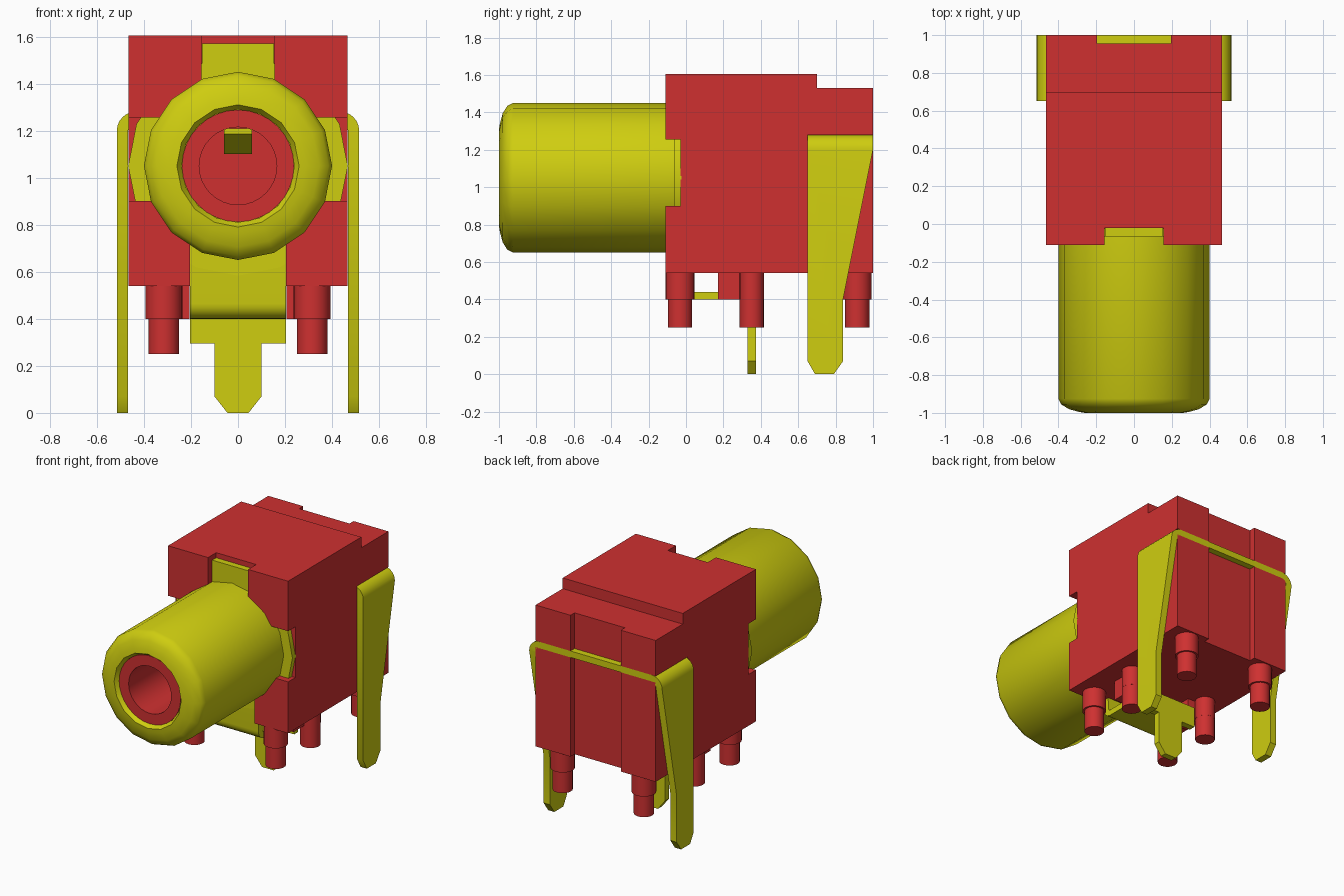
import bpy, bmesh, math
from mathutils import Vector

cube = bpy.data.objects.get("Cube")
if cube:
    bpy.data.objects.remove(cube, do_unlink=True)


def material(name, rgb):
    m = bpy.data.materials.new(name)
    m.use_nodes = True
    m.diffuse_color = (*rgb, 1)
    m.node_tree.nodes["Principled BSDF"].inputs["Base Color"].default_value = (*rgb, 1)
    return m


RED = material("red plastic", (0.62, 0.03, 0.03))
YELLOW = material("yellow metal", (0.62, 0.61, 0.005))
AXIS_Z = 1.05   # height of the barrel axis


def finish(name, bm, mat, smooth=False):
    bmesh.ops.recalc_face_normals(bm, faces=bm.faces)
    mesh = bpy.data.meshes.new(name)
    bm.to_mesh(mesh)
    bm.free()
    ob = bpy.data.objects.new(name, mesh)
    bpy.context.collection.objects.link(ob)
    mesh.materials.append(mat)
    if smooth:
        shade(ob)
    return ob


def shade(ob):
    bpy.ops.object.select_all(action='DESELECT')
    ob.select_set(True)
    bpy.context.view_layer.objects.active = ob
    bpy.ops.object.shade_smooth_by_angle(angle=math.radians(32))


def prism(name, pts, axis, lo, hi, mat, smooth=False):
    """Extrude a 2D outline along x (outline in y,z) or along y (outline in x,z)."""
    bm = bmesh.new()
    place = (lambda a, b: (lo, a, b)) if axis == 'x' else (lambda a, b: (a, lo, b))
    face = bm.faces.new([bm.verts.new(place(a, b)) for a, b in pts])
    out = bmesh.ops.extrude_face_region(bm, geom=[face])
    move = Vector((hi - lo, 0, 0)) if axis == 'x' else Vector((0, hi - lo, 0))
    bmesh.ops.translate(bm, vec=move, verts=[g for g in out["geom"] if isinstance(g, bmesh.types.BMVert)])
    return finish(name, bm, mat, smooth)


def box(name, x0, x1, y0, y1, z0, z1, mat):
    return prism(name, [(y0, z0), (y1, z0), (y1, z1), (y0, z1)], 'x', x0, x1, mat)


def lathe(name, profile, mat, sides=16):
    """Revolve (y, radius) points about the barrel axis; radius 0 closes to a point."""
    bm = bmesh.new()
    rings = []
    for y, r in profile:
        if r == 0:
            rings.append([bm.verts.new((0, y, AXIS_Z))] * sides)
        else:
            rings.append([bm.verts.new((r * math.cos(2 * math.pi * i / sides), y,
                                        AXIS_Z + r * math.sin(2 * math.pi * i / sides)))
                          for i in range(sides)])
    for a, b in zip(rings, rings[1:]):
        for i in range(sides):
            j = (i + 1) % sides
            bm.faces.new(list(dict.fromkeys([a[i], a[j], b[j], b[i]])))
    return finish(name, bm, mat, True)


def arc(cx, cz, r, a0, a1, n=6):
    return [(cx + r * math.cos(math.radians(a0 + (a1 - a0) * i / n)),
             cz + r * math.sin(math.radians(a0 + (a1 - a0) * i / n))) for i in range(n + 1)]


def boolean(ob, cutter, operation):
    mod = ob.modifiers.new("cut", 'BOOLEAN')
    mod.operation = operation
    mod.solver = 'EXACT'
    mod.object = cutter
    bpy.ops.object.select_all(action='DESELECT')
    ob.select_set(True)
    bpy.context.view_layer.objects.active = ob
    bpy.ops.object.modifier_apply(modifier=mod.name)
    bpy.data.objects.remove(cutter, do_unlink=True)


# Housing with a stepped top, then its notches
housing = prism("housing", [(-0.11, 0.54), (1, 0.54), (1, 1.53), (0.7, 1.53), (0.7, 1.605), (-0.11, 1.605)],
                'x', -0.465, 0.465, RED)
notches = [
    (-0.6, 0.6, -0.2, -0.03, 0.9, 1.255),         # side windows at the front
    (-0.155, 0.155, -0.2, -0.02, 1.1, 1.7),       # top front notch
    (-0.205, 0.205, -0.2, -0.02, 0.4, 1.0),       # bottom front slot
    (-0.195, 0.195, 0.955, 1.1, 0.4, 1.7),        # channel down the back
    (-0.6, 0.6, 0.65, 1.1, 1.235, 1.28),          # slot for the bracket
]
for n in notches:
    boolean(housing, box("cutter", *n, RED), 'DIFFERENCE')

# Barrel with rounded mouth, flange and insulating sleeve
lathe("barrel", [(-0.03, 0), (-0.03, 0.4), (-0.925, 0.4), (-0.955, 0.385), (-0.98, 0.345),
                 (-0.995, 0.29), (-1.0, 0.26), (-0.97, 0.24), (-0.1, 0.24), (-0.1, 0)], YELLOW)
lathe("barrel_flange", [(-0.025, 0), (-0.025, 0.467), (-0.065, 0.467), (-0.065, 0)], YELLOW)
lathe("sleeve", [(-0.11, 0), (-0.11, 0.238), (-0.975, 0.238), (-0.975, 0.165),
                 (-0.15, 0.165), (-0.15, 0)], RED, 32)

# Spring contact inside the bore
prism("spring_contact", [(-0.15, 1.16), (-0.4, 1.10), (-0.5, 1.10), (-0.72, 1.185), (-0.72, 1.21),
                         (-0.5, 1.13), (-0.4, 1.13), (-0.15, 1.21)], 'x', -0.06, 0.06, YELLOW)

# Ground plate: top tab, bent lower strip, stepped pin
box("ground_top_tab", -0.154, 0.154, -0.065, -0.021, 1.3, 1.57, YELLOW)
strip = [(-0.065, 0.9)] + arc(0.0, 0.465, 0.065, 180, 270) + [(0.375, 0.4), (0.375, 0.44)]
strip += arc(0.0, 0.46, 0.02, 270, 180) + [(-0.021, 0.54), (-0.021, 0.9)]
prism("ground_strip", strip, 'x', -0.204, 0.204, YELLOW, True)
half_pin = [(0.045, 0), (0.1, 0.07), (0.1, 0.295), (0.204, 0.295), (0.204, 0.42)]
prism("ground_pin", half_pin + [(-x, z) for x, z in reversed(half_pin)], 'y', 0.33, 0.375, YELLOW)

# Mounting bracket: rounded arch trimmed to a tapered side outline
half_arch = [(0.515, 0)] + arc(0.435, 1.2, 0.08, 0, 90)
inner = [(0.467, 0)] + arc(0.432, 1.2, 0.035, 0, 90)
outline = half_arch + [(-x, z) for x, z in reversed(half_arch)]
outline += inner_left if (inner_left := [(-x, z) for x, z in inner]) else []
outline += list(reversed(inner))
bracket = prism("mounting_bracket", outline, 'y', 0.65, 1.0, YELLOW)
side = [(0.6, 1.4), (1.0, 1.4), (1.0, 1.2), (0.84, 0.4), (0.84, 0.07), (0.79, 0.0),
        (0.79, -0.1), (0.69, -0.1), (0.69, 0.0), (0.65, 0.07), (0.6, 0.07)]
boolean(bracket, prism("cutter", side, 'x', -0.7, 0.7, YELLOW), 'INTERSECT')
shade(bracket)


# Locating pegs, stepped at front and back, plain in the middle
def peg(name, x, y, r_top):
    bm = bmesh.new()
    for r, z0, z1 in ((r_top, 0.4, 0.56), (0.065, 0.25, 0.41)):
        ret = bmesh.ops.create_cone(bm, cap_ends=True, segments=20, radius1=r, radius2=r, depth=z1 - z0)
        bmesh.ops.translate(bm, vec=(x, y, (z0 + z1) / 2), verts=ret["verts"])
    finish(name, bm, RED, True)


for s, label in ((1, "left"), (-1, "right")):
    peg(f"front_peg_{label}", s * 0.315, -0.032, 0.078)
    peg(f"middle_peg_{label}", s * 0.315, 0.352, 0.0655)
    peg(f"rear_peg_{label}", s * 0.315, 0.915, 0.078)
    # Stop blocks beside the ground strip
    xs = sorted((s * 0.206, s * 0.31))
    box(f"stop_block_{label}", xs[0], xs[1], 0.17, 0.31, 0.4, 0.55, RED)
